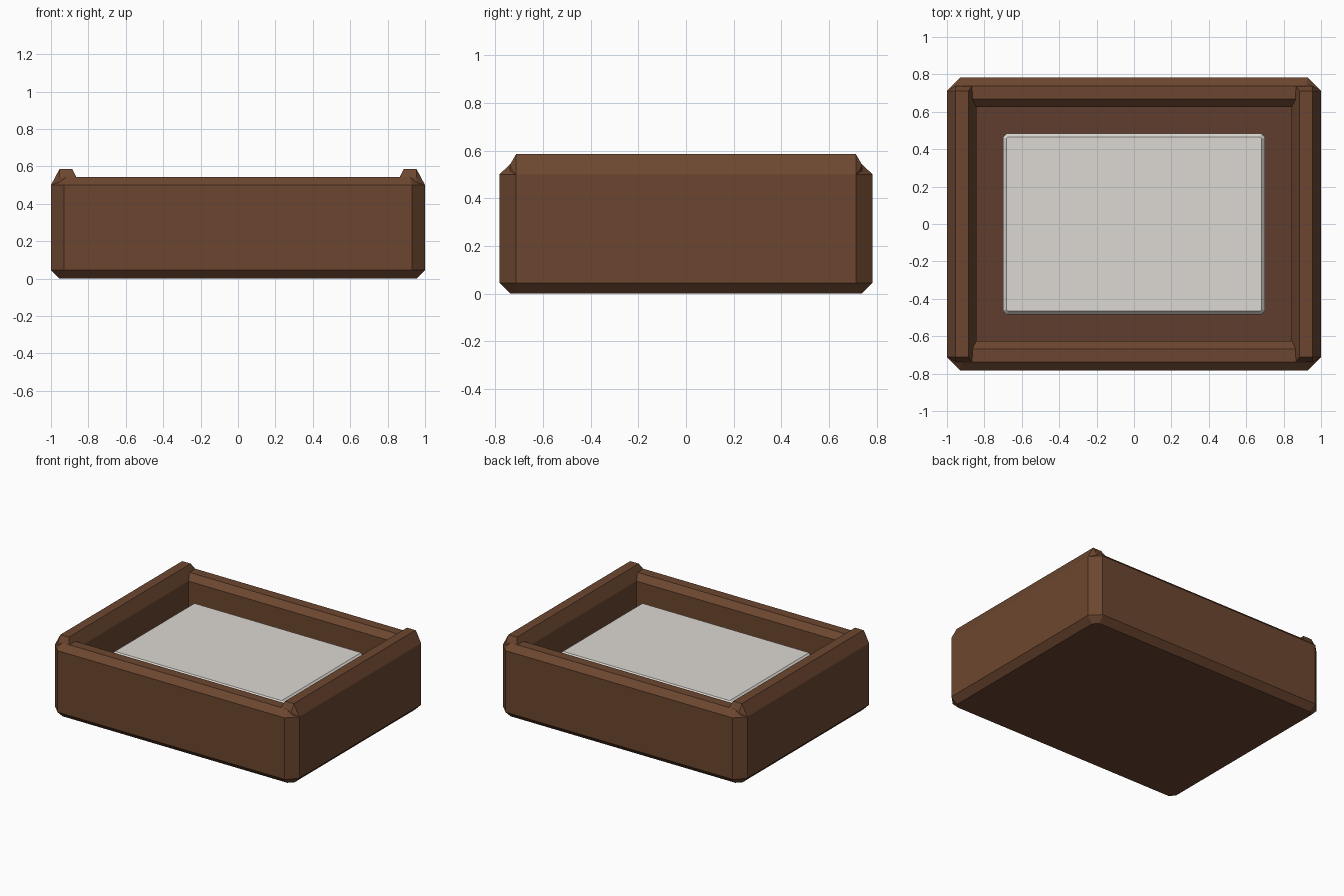
import bpy, bmesh

if "Cube" in bpy.data.objects:
    bpy.data.objects.remove(bpy.data.objects["Cube"])


def material(name, rgb):
    m = bpy.data.materials.new(name)
    m.diffuse_color = (*rgb, 1)
    m.use_nodes = True
    m.node_tree.nodes["Principled BSDF"].inputs["Base Color"].default_value = m.diffuse_color
    return m


wood = material("brown_wood", (0.15, 0.062, 0.029))
floor_wood = material("floor_wood", (0.115, 0.048, 0.026))
cloth = material("pale_cloth", (0.72, 0.69, 0.65))


def finish(name, bm, mat):
    bmesh.ops.recalc_face_normals(bm, faces=bm.faces)
    me = bpy.data.meshes.new(name)
    bm.to_mesh(me)
    bm.free()
    me.materials.append(mat)
    ob = bpy.data.objects.new(name, me)
    bpy.context.collection.objects.link(ob)
    return ob


def octagon(bm, x, y, c, z):
    pts = [(x, y - c), (x - c, y), (c - x, y), (-x, y - c),
           (-x, c - y), (c - x, -y), (x - c, -y), (x, c - y)]
    return [bm.verts.new((px, py, z)) for px, py in pts]


def loft(name, rings, mat):
    """Rings are (half x, half y, corner cut, z), capped at both ends."""
    bm = bmesh.new()
    loops = [octagon(bm, *r) for r in rings]
    for a, b in zip(loops, loops[1:]):
        for i in range(8):
            j = (i + 1) % 8
            bm.faces.new((a[i], a[j], b[j], b[i]))
    bm.faces.new(loops[0])
    bm.faces.new(loops[-1])
    return finish(name, bm, mat)


# Chamfered tray: outside wall, rim, inside wall, floor
X, Y, FLOOR = 1.0, 0.782, 0.2
loft("tray_frame", [
    (X - 0.045, Y - 0.045, 0.035, 0),
    (X, Y, 0.07, 0.045),
    (X, Y, 0.07, 0.5),
    (X - 0.045, Y - 0.045, 0.035, 0.543),
    (X - 0.115, Y - 0.115, 0.003, 0.543),
    (X - 0.157, Y - 0.157, 0.002, 0.5),
    (X - 0.157, Y - 0.157, 0.002, FLOOR - 0.02)], wood)

# Floor panel
loft("tray_floor", [
    (X - 0.15, Y - 0.15, 0.001, FLOOR - 0.1),
    (X - 0.15, Y - 0.15, 0.001, FLOOR)], floor_wood)

# Raised caps along the two side walls
for name, s in (("left_side_cap", -1), ("right_side_cap", 1)):
    bm = bmesh.new()
    half = [(1.0, 0.712, 0.5), (0.843, 0.69, 0.5), (0.955, 0.712, 0.585),
            (0.885, 0.712, 0.585), (0.955, 0.738, 0.54), (0.865, 0.738, 0.54),
            (0.955, 0.738, 0.5), (0.865, 0.738, 0.5)]
    for x, y, z in half:
        for t in (-1, 1):
            bm.verts.new((s * x, t * y, z))
    bmesh.ops.convex_hull(bm, input=bm.verts)
    bmesh.ops.dissolve_limit(bm, angle_limit=0.02, verts=bm.verts, edges=bm.edges)
    finish(name, bm, wood)

# Pale pad resting in the tray
loft("pad", [
    (0.70, 0.483, 0.02, FLOOR),
    (0.70, 0.483, 0.02, 0.42),
    (0.682, 0.465, 0.008, 0.44)], cloth)
